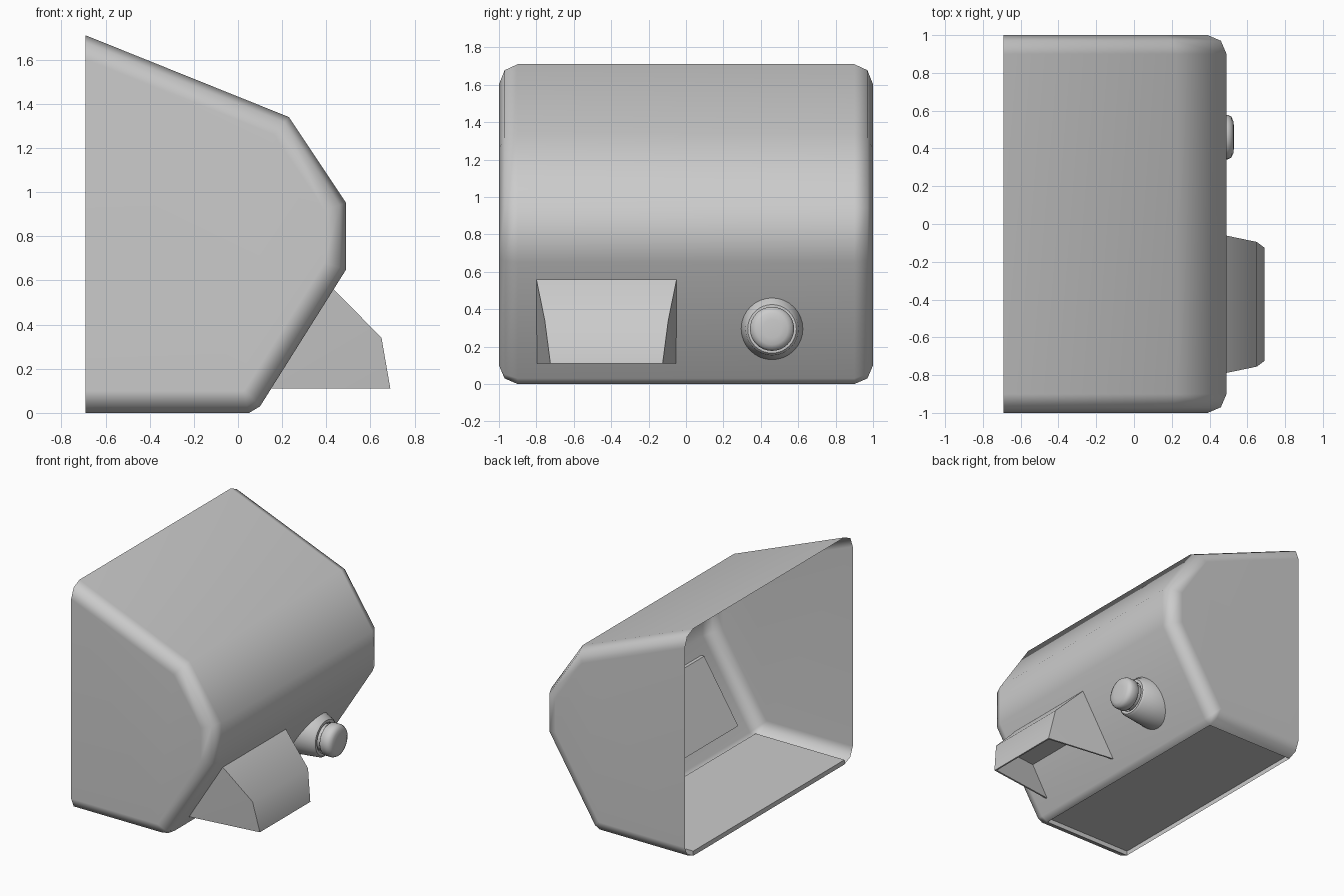
import bpy, bmesh, math
from mathutils import Vector

if "Cube" in bpy.data.objects:
    bpy.data.objects.remove(bpy.data.objects["Cube"])

BACK = -0.69
# Side profile of the casing in x, z, from bottom back round to top back
PROFILE = [(BACK, 0), (0.05, 0), (0.10, 0.03), (0.49, 0.65),
           (0.49, 0.95), (0.23, 1.34), (BACK, 1.71)]


def slope_x(z):
    return 0.10 + (z - 0.03) * 0.39 / 0.62


def finish(name, bm, angle, flip=True):
    if flip:
        bmesh.ops.recalc_face_normals(bm, faces=bm.faces)
    me = bpy.data.meshes.new(name)
    bm.to_mesh(me)
    bm.free()
    ob = bpy.data.objects.new(name, me)
    bpy.context.collection.objects.link(ob)
    bpy.ops.object.select_all(action='DESELECT')
    ob.select_set(True)
    bpy.context.view_layer.objects.active = ob
    bpy.ops.object.shade_smooth_by_angle(angle=math.radians(angle))
    return ob


def inset_profile(d):
    """Profile moved inwards by d, keeping its ends on the open back."""
    lines = [(Vector((1, 0)), BACK)]
    for a, b in zip(PROFILE, PROFILE[1:]):
        a, b = Vector(a), Vector(b)
        t = (b - a).normalized()
        n = Vector((-t.y, t.x))
        lines.append((n, n.dot(a) + d))
    lines.append(lines[0])
    pts = []
    for (n, c), (m, e) in zip(lines, lines[1:]):
        det = n.x * m.y - n.y * m.x
        pts.append(((c * m.y - e * n.y) / det, (n.x * e - m.x * c) / det))
    return pts


# Casing: open-backed shell with rounded side edges
bm = bmesh.new()
loops = []
for y, d in [(-1, .1), (-.97, .03), (-.9, 0), (.9, 0), (.97, .03), (1, .1)]:
    loops.append([bm.verts.new((x, y, z)) for x, z in inset_profile(d)])
floor = None
for k, (a, b) in enumerate(zip(loops, loops[1:])):
    for i in range(len(PROFILE) - 1):
        f = bm.faces.new((a[i], a[i + 1], b[i + 1], b[i]))
        if k == 2 and i == 0:
            floor = f
bm.faces.new(loops[0])
bm.faces.new(loops[-1][::-1])
# Recessed panel in the underside
bmesh.ops.inset_individual(bm, faces=[floor], thickness=0.065)
lifted = bmesh.ops.extrude_discrete_faces(bm, faces=[floor])['faces'][0]
bmesh.ops.translate(bm, verts=lifted.verts, vec=(0, 0, 0.035))
casing = finish("casing", bm, 50)
wn = casing.modifiers.new("even_normals", 'WEIGHTED_NORMAL')
wn.keep_sharp = True

# Outlet hood: tapered spout, back slightly through the casing wall
bm = bmesh.new()
MID, S = -0.425, 0.025
rows = [(slope_x(.11) - S, .11, .375), (slope_x(.56) - S, .56, .375),
        (slope_x(.56), .56, .375), (.65, .34, .33), (.69, .11, .30)]
left = [bm.verts.new((x, MID - w, z)) for x, z, w in rows]
right = [bm.verts.new((x, MID + w, z)) for x, z, w in rows]
for i in range(4):
    bm.faces.new((left[i], left[i + 1], right[i + 1], right[i]))
for s in (left, right):
    bm.faces.new((s[0], s[1], s[2], s[3]))
    bm.faces.new((s[0], s[3], s[4]))
# Hollow underside: rim, inner walls and ceiling
outer = [left[0], left[4], right[4], right[0]]
rings = [outer]
for x0, w0, x1, w1, z in [(.135, .362, .678, .288, .11), (.27, .355, .637, .315, .33)]:
    rings.append([bm.verts.new((x, MID + w, z)) for x, w in
                  [(x0, -w0), (x1, -w1), (x1, w1), (x0, w0)]])
for a, b in zip(rings, rings[1:]):
    for i in range(4):
        # the inner back side stays open onto the casing wall
        if a is outer or i != 3:
            bm.faces.new((a[i], a[(i + 1) % 4], b[(i + 1) % 4], b[i]))
bm.faces.new(rings[-1])
finish("outlet_hood", bm, 40)


def lathe_x(name, rings, y, z, n=32):
    """Round part along x; a ring with x None lies on the sloping wall."""
    bm = bmesh.new()
    prev = None
    for x, r in rings:
        ring = []
        for i in range(n):
            t = 2 * math.pi * i / n
            zz = z + r * math.sin(t)
            ring.append(bm.verts.new((slope_x(zz) if x is None else x,
                                      y + r * math.cos(t), zz)))
        if prev:
            for i in range(n):
                j = (i + 1) % n
                bm.faces.new((prev[i], prev[j], ring[j], ring[i]))
        prev = ring
    bm.faces.new(prev)
    finish(name, bm, 40)


# Button collar, then the push button standing out of it
lathe_x("button_collar", [(None, .165), (.40, .142), (.413, .13), (.413, .11),
                          (.39, .105)], 0.46, 0.295)
lathe_x("push_button", [(.39, .095), (.435, .095), (.435, .11), (.445, .118),
                        (.495, .118), (.515, .108), (.526, .085), (.53, .05)],
        0.46, 0.295)
